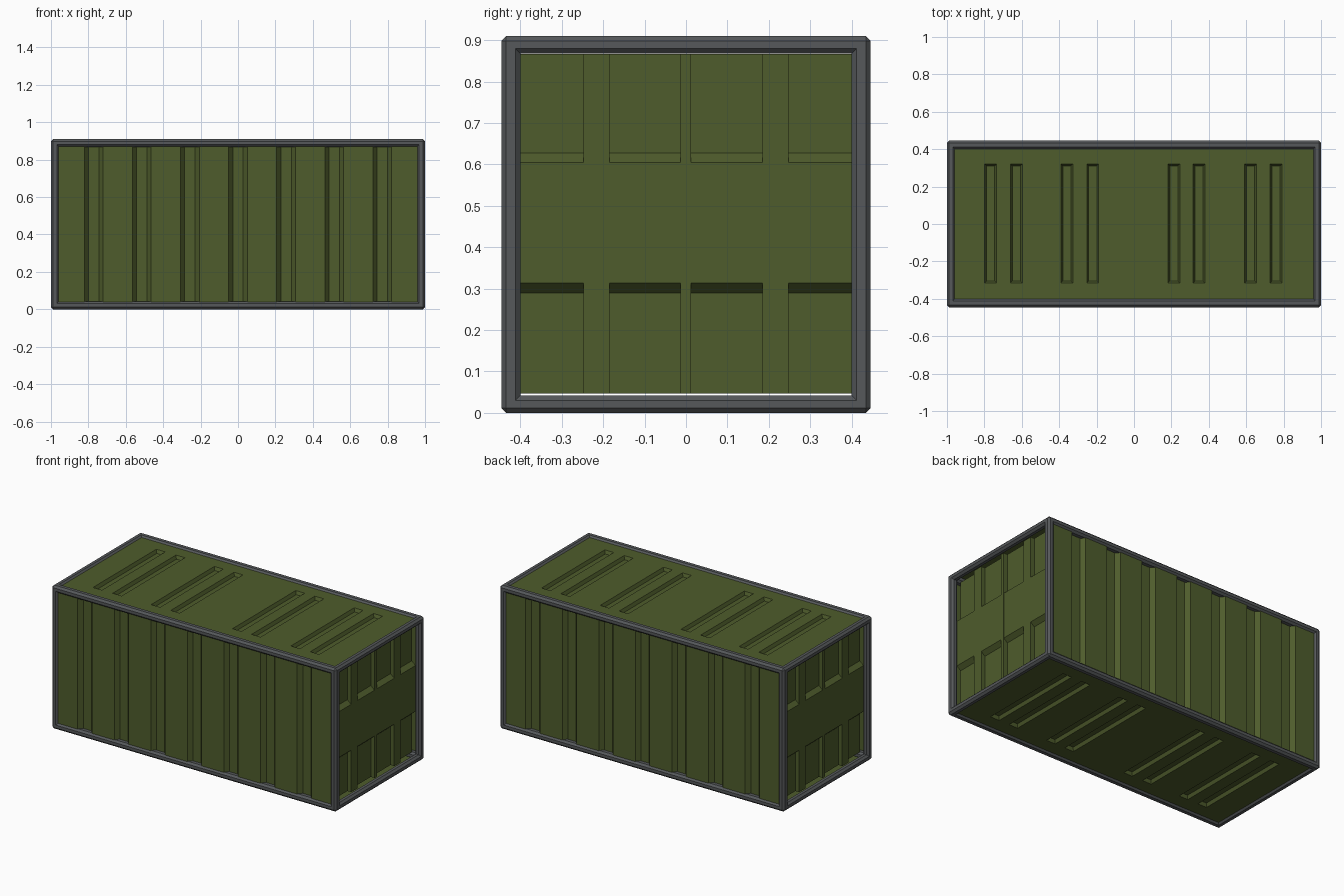
import bpy, bmesh

if "Cube" in bpy.data.objects:
    bpy.data.objects.remove(bpy.data.objects["Cube"])

def material(name, rgb):
    m = bpy.data.materials.new(name)
    m.diffuse_color = (*rgb, 1)
    m.use_nodes = True
    m.node_tree.nodes["Principled BSDF"].inputs["Base Color"].default_value = m.diffuse_color
    return m

GREEN = material("olive green", (0.077, 0.107, 0.025))
GREY = material("steel grey", (0.092, 0.098, 0.103))
L, W, H = 1.0, 0.446, 0.91          # half length, half width, height

def finish(name, bm, mat, normals=True):
    if normals:
        bmesh.ops.recalc_face_normals(bm, faces=bm.faces)
    me = bpy.data.meshes.new(name)
    bm.to_mesh(me)
    bm.free()
    ob = bpy.data.objects.new(name, me)
    me.materials.append(mat)
    bpy.context.collection.objects.link(ob)
    return ob

def box(name, lo, hi, mat, bevel=0):
    bm = bmesh.new()
    bmesh.ops.create_cube(bm, size=1)
    for v in bm.verts:
        v.co = [(a + b) / 2 + c * (b - a) for a, b, c in zip(lo, hi, v.co)]
    if bevel:
        bmesh.ops.bevel(bm, geom=bm.edges[:], offset=bevel, segments=1,
                        affect='EDGES', profile=0.5)
    return finish(name, bm, mat)

# Frame: twelve chamfered beams along the edges
B = (0.043, 0.046, 0.042)
low, high = (-L, -W, 0), (L, W, H)
for axis, label in enumerate(("long_beam", "cross_beam", "corner_post")):
    others = [a for a in range(3) if a != axis]
    for s in (0, 1):
        for t in (0, 1):
            lo, hi = list(low), list(high)
            for a, side in zip(others, (s, t)):
                if side:
                    lo[a] = high[a] - B[a]
                else:
                    hi[a] = low[a] + B[a]
            box(label, lo, hi, GREY, 0.012)

# Long side walls: sheet with seven vertical trapezoid grooves
for side, name in ((-1, "front_wall"), (1, "back_wall")):
    prof = [(-0.98, 0.436)]
    for i in range(7):
        c = (i - 3) * 0.257
        prof += [(c - 0.05, 0.436), (c - 0.028, 0.41), (c + 0.028, 0.41), (c + 0.05, 0.436)]
    prof += [(0.98, 0.436)]
    bm = bmesh.new()
    cols = [[bm.verts.new((x, side * y, z)) for z in (0.015, H - 0.015)] for x, y in prof]
    for a, b in zip(cols, cols[1:]):
        q = (a[0], b[0], b[1], a[1])
        bm.faces.new(q if side < 0 else q[::-1])
    finish(name, bm, GREEN, False)

# Roof and floor: sheet with four pairs of sunken slots
starts = (-0.798, -0.66, -0.39, -0.252, 0.182, 0.316, 0.592, 0.728)
xs = [-0.98] + [x + d for x in starts for d in (0, 0.063)] + [0.98]
ys = (-0.425, -0.315, 0.32, 0.425)
for z, name in ((H - 0.01, "roof"), (0.01, "floor")):
    bm = bmesh.new()
    grid = [[bm.verts.new((x, y, z)) for y in ys] for x in xs]
    slots = []
    for i in range(len(xs) - 1):
        for j in range(3):
            q = (grid[i][j], grid[i + 1][j], grid[i + 1][j + 1], grid[i][j + 1])
            f = bm.faces.new(q if name == "roof" else q[::-1])
            if j == 1 and i % 2:
                slots.append(f)
    bm.normal_update()
    bmesh.ops.inset_individual(bm, faces=slots, thickness=0.014, depth=-0.02)
    finish(name, bm, GREEN, False)

# Ends: recessed panel, raised middle band with sloped edges, upright ribs
for s, name in ((1, "right"), (-1, "left")):
    def end_box(part, x0, x1, y0, y1):
        a, b = sorted((s * x0, s * x1))
        box(name + part, (a, y0, 0.047), (b, y1, 0.866), GREEN)
    end_box("_end_panel", 0.93, 0.942, -0.4, 0.4)
    for y0, y1 in ((-0.248, -0.185), (0.185, 0.248)):
        end_box("_end_rib", 0.935, 0.9682, y0, y1)
    end_box("_end_center_strip", 0.935, 0.9686, -0.013, 0.012)
    bm = bmesh.new()
    prof = ((0.941, 0.289), (0.968, 0.313), (0.968, 0.604), (0.941, 0.628))
    a, b = [[bm.verts.new((s * x, y, z)) for x, z in prof] for y in (-0.4, 0.4)]
    bm.faces.new(a)
    bm.faces.new(b)
    for i in range(4):
        j = (i + 1) % 4
        bm.faces.new((a[i], a[j], b[j], b[i]))
    finish(name + "_end_band", bm, GREEN)
